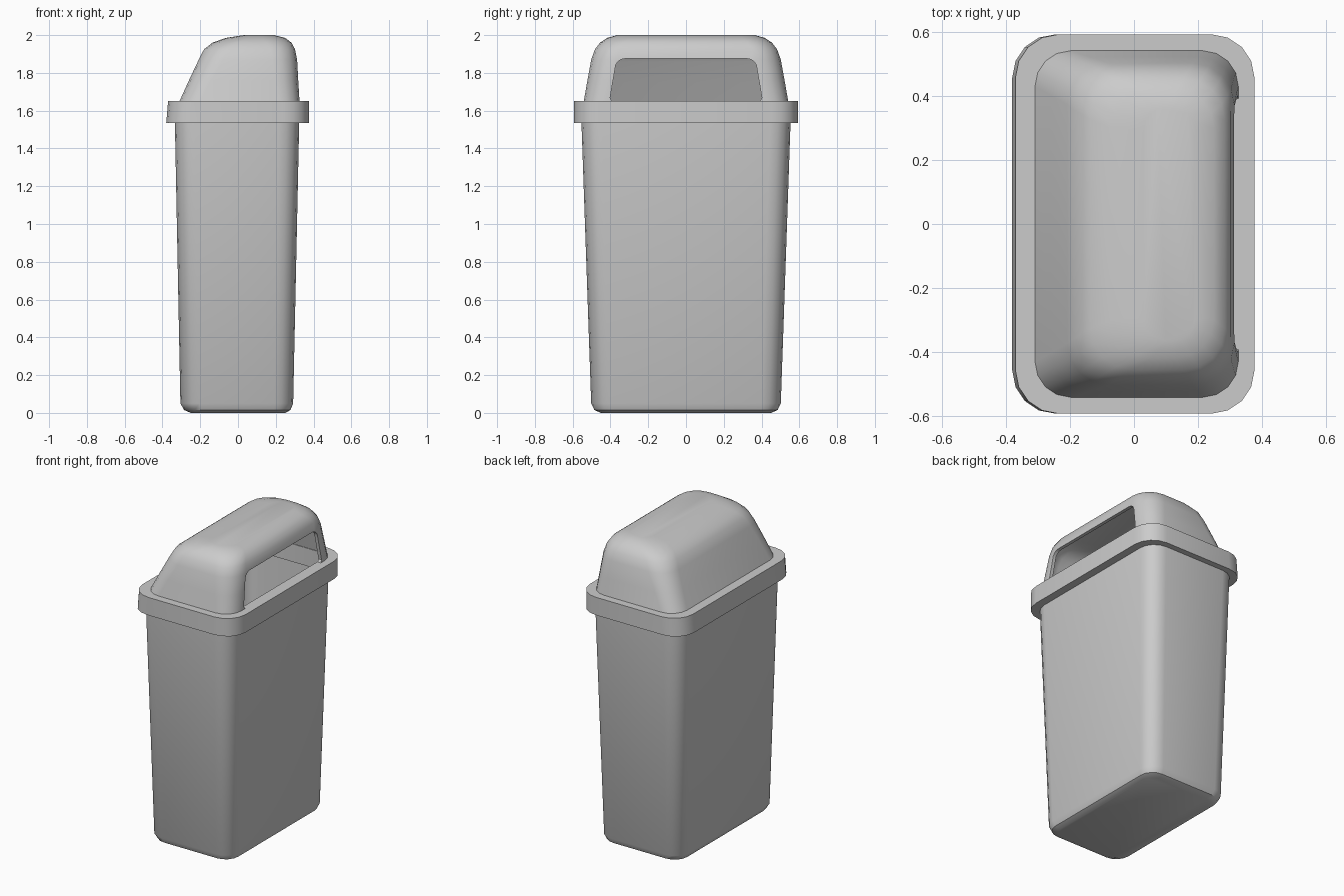
import bpy, bmesh
from math import sin, cos, pi, radians

cube = bpy.data.objects.get("Cube")
if cube:
    bpy.data.objects.remove(cube)

# One grey plastic for every part
plastic = bpy.data.materials.new("grey_plastic")
plastic.use_nodes = True
GREY = (0.6, 0.6, 0.6, 1)
plastic.diffuse_color = GREY
plastic.node_tree.nodes["Principled BSDF"].inputs["Base Color"].default_value = GREY


def rounded_ring(bm, z, x0, x1, hy, r, seg=4):
    """Rounded rectangle of vertices at height z."""
    corners = [(x1 - r, hy - r), (x0 + r, hy - r), (x0 + r, r - hy), (x1 - r, r - hy)]
    ring = []
    for q, (cx, cy) in enumerate(corners):
        for i in range(seg + 1):
            a = (q + i / seg) * pi / 2
            ring.append(bm.verts.new((cx + r * cos(a), cy + r * sin(a), z)))
    return ring


def finish(bm, name, smooth=True):
    bmesh.ops.recalc_face_normals(bm, faces=bm.faces[:])
    mesh = bpy.data.meshes.new(name)
    bm.to_mesh(mesh)
    bm.free()
    ob = bpy.data.objects.new(name, mesh)
    bpy.context.collection.objects.link(ob)
    mesh.materials.append(plastic)
    if smooth:
        shade(ob)
    return ob


def shade(ob):
    bpy.ops.object.select_all(action='DESELECT')
    ob.select_set(True)
    bpy.context.view_layer.objects.active = ob
    bpy.ops.object.shade_smooth_by_angle(angle=radians(40))


def loft(name, rings, cap_start=False, cap_end=False, closed=False):
    """Skin a list of (z, x0, x1, half y, radius) sections."""
    bm = bmesh.new()
    loops = [rounded_ring(bm, *r) for r in rings]
    pairs = list(zip(loops, loops[1:]))
    if closed:
        pairs.append((loops[-1], loops[0]))
    for a, b in pairs:
        for i in range(len(a)):
            j = (i + 1) % len(a)
            bm.faces.new((a[i], a[j], b[j], b[i]))
    if cap_start:
        bm.faces.new(loops[0])
    if cap_end:
        bm.faces.new(loops[-1])
    return finish(bm, name)


# Tapered hollow body: outside up, then inside down to the floor
loft("bin_body", [
    (0.0, -0.25, 0.25, 0.45, 0.07),
    (0.015, -0.285, 0.278, 0.485, 0.09),
    (0.05, -0.305, 0.292, 0.502, 0.10),
    (1.58, -0.335, 0.325, 0.555, 0.11),
    (1.58, -0.31, 0.30, 0.53, 0.09),
    (0.04, -0.28, 0.27, 0.48, 0.08),
], cap_start=True, cap_end=True)

# Overhanging collar around the mouth
loft("rim", [
    (1.535, -0.38, 0.376, 0.592, 0.135),
    (1.652, -0.37, 0.376, 0.592, 0.135),
    (1.652, -0.285, 0.30, 0.515, 0.09),
    (1.535, -0.285, 0.30, 0.515, 0.09),
], closed=True)

# Domed lid with a sloping back
lid = loft("lid", [
    (1.645, -0.312, 0.326, 0.542, 0.11),
    (1.76, -0.26, 0.319, 0.522, 0.12),
    (1.87, -0.208, 0.313, 0.502, 0.13),
    (1.925, -0.18, 0.302, 0.482, 0.13),
    (1.96, -0.135, 0.283, 0.455, 0.13),
    (1.985, -0.065, 0.25, 0.418, 0.12),
    (2.0, 0.03, 0.19, 0.365, 0.07),
], cap_end=True)
shell = lid.modifiers.new("shell", 'SOLIDIFY')
shell.thickness = 0.022
shell.offset = -1

# Rounded trapezoid cutter for the opening
bm = bmesh.new()
R = 0.05
outline = [(-0.385, 1.64), (-0.402, 1.668)]
for i in range(5):
    a = pi - i * pi / 8
    outline.append((-0.375 + R + R * cos(a), 1.875 - R + R * sin(a)))
outline += [(-y, z) for y, z in reversed(outline)]
ends = [[bm.verts.new((x, y, z)) for y, z in outline] for x in (0.12, 0.5)]
for ring in ends:
    bm.faces.new(ring)
for i in range(len(outline)):
    j = (i + 1) % len(outline)
    bm.faces.new((ends[0][i], ends[0][j], ends[1][j], ends[1][i]))
cutter = finish(bm, "opening_cutter", smooth=False)

# Cut the opening, bake it into the lid and drop the cutter
cut = lid.modifiers.new("opening", 'BOOLEAN')
cut.object = cutter
cut.operation = 'DIFFERENCE'
cut.solver = 'EXACT'
bpy.context.view_layer.update()
bpy.context.view_layer.objects.active = lid
for name in [m.name for m in lid.modifiers]:
    bpy.ops.object.modifier_apply(modifier=name)
bpy.data.objects.remove(cutter)
shade(lid)
